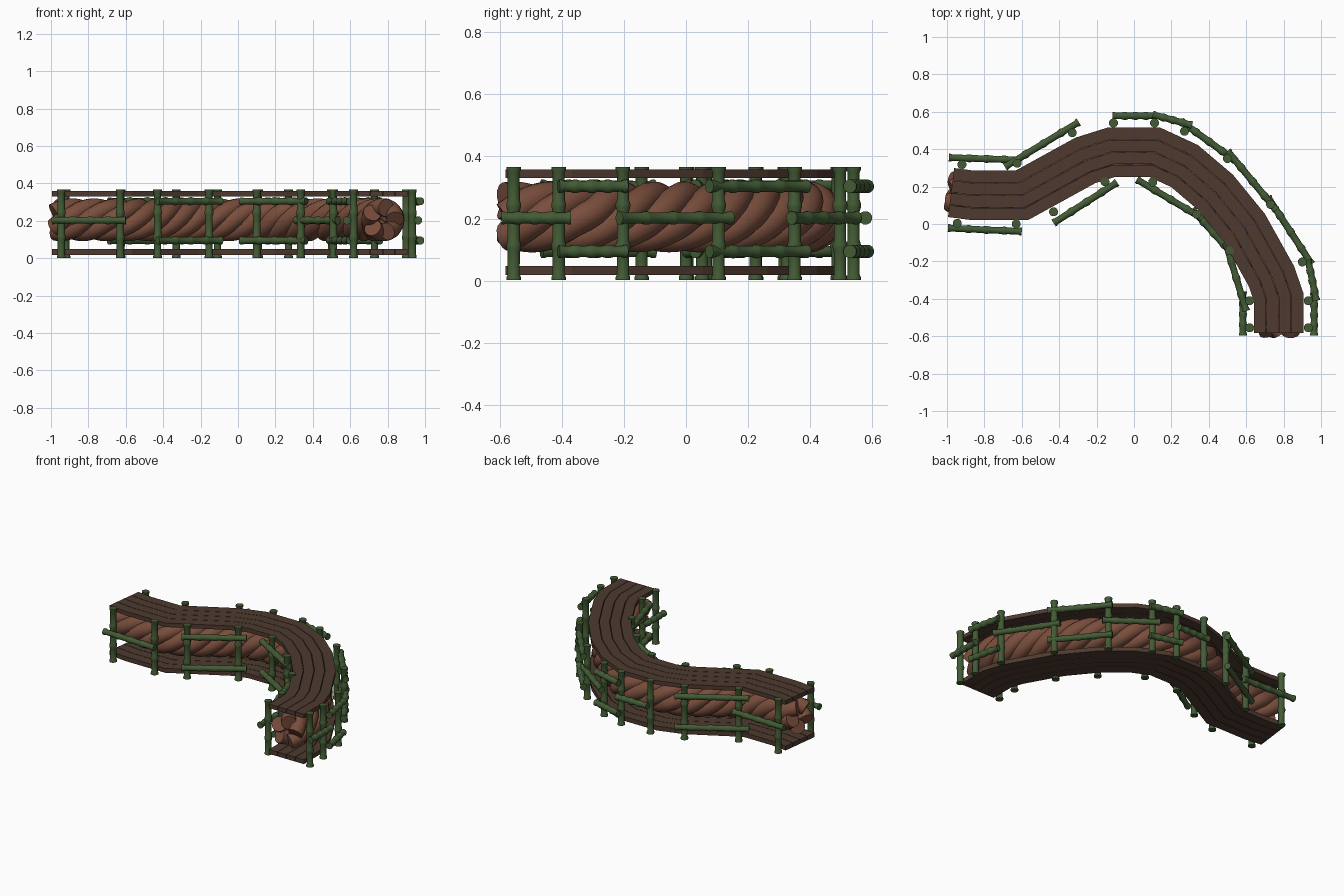
import bpy, bmesh, math
from mathutils import Vector

if "Cube" in bpy.data.objects:
    bpy.data.objects.remove(bpy.data.objects["Cube"])

def mat(name, col):
    m = bpy.data.materials.new(name)
    m.diffuse_color = (*col, 1)
    m.use_nodes = True
    m.node_tree.nodes["Principled BSDF"].inputs["Base Color"].default_value = m.diffuse_color
    return m

WOOD = mat("dark_wood", (0.075, 0.042, 0.028))
ROPE = mat("brown_root", (0.19, 0.075, 0.045))
BAMBOO = mat("green_bamboo", (0.055, 0.105, 0.035))

def finish(bm, name, m, angle=35):
    bmesh.ops.recalc_face_normals(bm, faces=bm.faces)
    me = bpy.data.meshes.new(name)
    bm.to_mesh(me)
    bm.free()
    ob = bpy.data.objects.new(name, me)
    bpy.context.collection.objects.link(ob)
    me.materials.append(m)
    bpy.ops.object.select_all(action='DESELECT')
    ob.select_set(True)
    bpy.context.view_layer.objects.active = ob
    if angle:
        bpy.ops.object.shade_smooth_by_angle(angle=math.radians(angle))
    return ob

def skin(bm, rings):
    # join matching rings of points into a capped tube
    vr = [[bm.verts.new(p) for p in r] for r in rings]
    n = len(vr[0])
    for a, b in zip(vr, vr[1:]):
        for i in range(n):
            bm.faces.new((a[i], a[(i + 1) % n], b[(i + 1) % n], b[i]))
    bm.faces.new(vr[0])
    bm.faces.new(vr[-1])

# Centre line of the winding walkway
PATH = [Vector(p) for p in [(-.978, .168), (-.86, .153), (-.60, .153), (-.26, .34),
        (-.12, .384), (.11, .384), (.27, .31), (.435, .17), (.59, -.02),
        (.735, -.28), (.773, -.39), (.773, -.582)]]

def perp(v):
    v = v.normalized()
    return Vector((-v.y, v.x))

def miter(i):
    a = perp(PATH[max(i, 1)] - PATH[max(i, 1) - 1])
    j = min(i, len(PATH) - 2)
    b = perp(PATH[j + 1] - PATH[j])
    n = (a + b).normalized()
    return n / n.dot(a)

# Top and bottom decks, four long planks each
def deck(name, z0, z1):
    bm = bmesh.new()
    half, count, gap = .132, 4, .0015
    w = 2 * half / count
    for k in range(count):
        lo = -half + k * w + (gap if k else 0)
        hi = -half + (k + 1) * w - (gap if k < count - 1 else 0)
        skin(bm, [[(*(p + miter(i) * o), z) for o, z in
                   ((lo, z0), (hi, z0), (hi, z1), (lo, z1))]
                  for i, p in enumerate(PATH)])
    finish(bm, name, WOOD, 0)

deck("top_deck", .33, .358)
deck("bottom_deck", .018, .048)

# Twisted roots running between the decks
def catmull(pts, per=14):
    q = [2 * pts[0] - pts[1]] + pts + [2 * pts[-1] - pts[-2]]
    out = []
    for i in range(1, len(q) - 2):
        a, b, c, d = q[i - 1:i + 3]
        for s in range(per):
            t = s / per
            out.append(.5 * (2 * b + (c - a) * t + (2 * a - 5 * b + 4 * c - d) * t * t
                             + (3 * b - a - 3 * c + d) * t ** 3))
    return out + [pts[-1]]

def root(name, phase, r=.048, off=.067, pitch=.6):
    c = catmull(PATH)
    pts, s = [], 0
    for i, p in enumerate(c):
        if i:
            s += (p - c[i - 1]).length
        n = perp(c[min(i + 1, len(c) - 1)] - c[max(i - 1, 0)])
        a = phase - s / pitch * math.tau
        xy = p + n * off * math.cos(a)
        pts.append(Vector((xy.x, xy.y, .205 + off * math.sin(a))))
    rings = []
    for i, p in enumerate(pts):
        t = (pts[min(i + 1, len(pts) - 1)] - pts[max(i - 1, 0)]).normalized()
        u = t.cross(Vector((0, 0, 1))).normalized()
        v = t.cross(u)
        rings.append([p + r * (u * math.cos(k * math.tau / 14) + v * math.sin(k * math.tau / 14))
                      for k in range(14)])
    bm = bmesh.new()
    skin(bm, rings)
    finish(bm, name, ROPE)

for k in range(5):
    root(f"twisted_root_{k + 1}", k * math.tau / 5)

# Bamboo cane with swollen nodes between two points
def cane(bm, a, b, r, nodes):
    a, b = Vector(a), Vector(b)
    d = b - a
    t = d.normalized()
    u = t.orthogonal().normalized()
    v = t.cross(u)
    e = .009 / d.length
    prof = [(0, 1.15), (e, 1.15), (2 * e, .95)]
    for f in nodes:
        prof += [(f - 2 * e, .97), (f - e * .6, 1.16), (f + e * .6, 1.16), (f + 2 * e, .97)]
    prof += [(1 - 2 * e, .95), (1 - e, 1.15), (1, 1.15)]
    skin(bm, [[a + d * f + r * s * (u * math.cos(k * math.tau / 12) + v * math.sin(k * math.tau / 12))
               for k in range(12)] for f, s in prof])

# Upright posts on both edges
OUTER = [(-.92, .318), (-.625, .325), (-.33, .488), (-.11, .54), (.11, .54), (.27, .496),
         (.50, .35), (.73, .105), (.90, -.203), (.932, -.41), (.932, -.555)]
INNER = [(-.945, .004), (-.63, .0), (-.43, .065), (-.155, .226), (.10, .224),
         (.335, .052), (.51, -.143), (.618, -.41), (.618, -.555)]
for side, posts in (("outer", OUTER), ("inner", INNER)):
    for i, (x, y) in enumerate(posts):
        bm = bmesh.new()
        cane(bm, (x, y, .002), (x, y, .366), .021, (.3, .66))
        finish(bm, f"{side}_post_{i + 1}", BAMBOO)

# Rails: single at mid height or a pair high and low
ONE, TWO = (.202,), (.304, .094)
RAILS = [
    ((-.99, .355), (-.60, .342), ONE), ((-.69, .305), (-.295, .545), TWO),
    ((-.115, .578), (.12, .578), ONE), ((.10, .585), (.31, .528), TWO),
    ((.25, .55), (.54, .34), ONE), ((.50, .39), (.76, .075), TWO),
    ((.715, .145), (.95, -.215), ONE), ((.93, -.19), (.975, -.41), TWO),
    ((.963, -.37), (.963, -.595), ONE),
    ((-.995, -.022), (-.60, -.04), ONE), ((-.43, .005), (-.09, .222), TWO),
    ((.015, .238), (.365, .03), TWO), ((.31, .08), (.535, -.17), ONE),
    ((.49, -.10), (.60, -.465), TWO), ((.582, -.36), (.582, -.595), ONE)]
for i, (a, b, zs) in enumerate(RAILS):
    for z in zs:
        bm = bmesh.new()
        cane(bm, (*a, z), (*b, z), .019, (.28, .52, .76))
        finish(bm, f"rail_{i + 1}_{'mid' if z == .202 else 'high' if z > .2 else 'low'}", BAMBOO)
